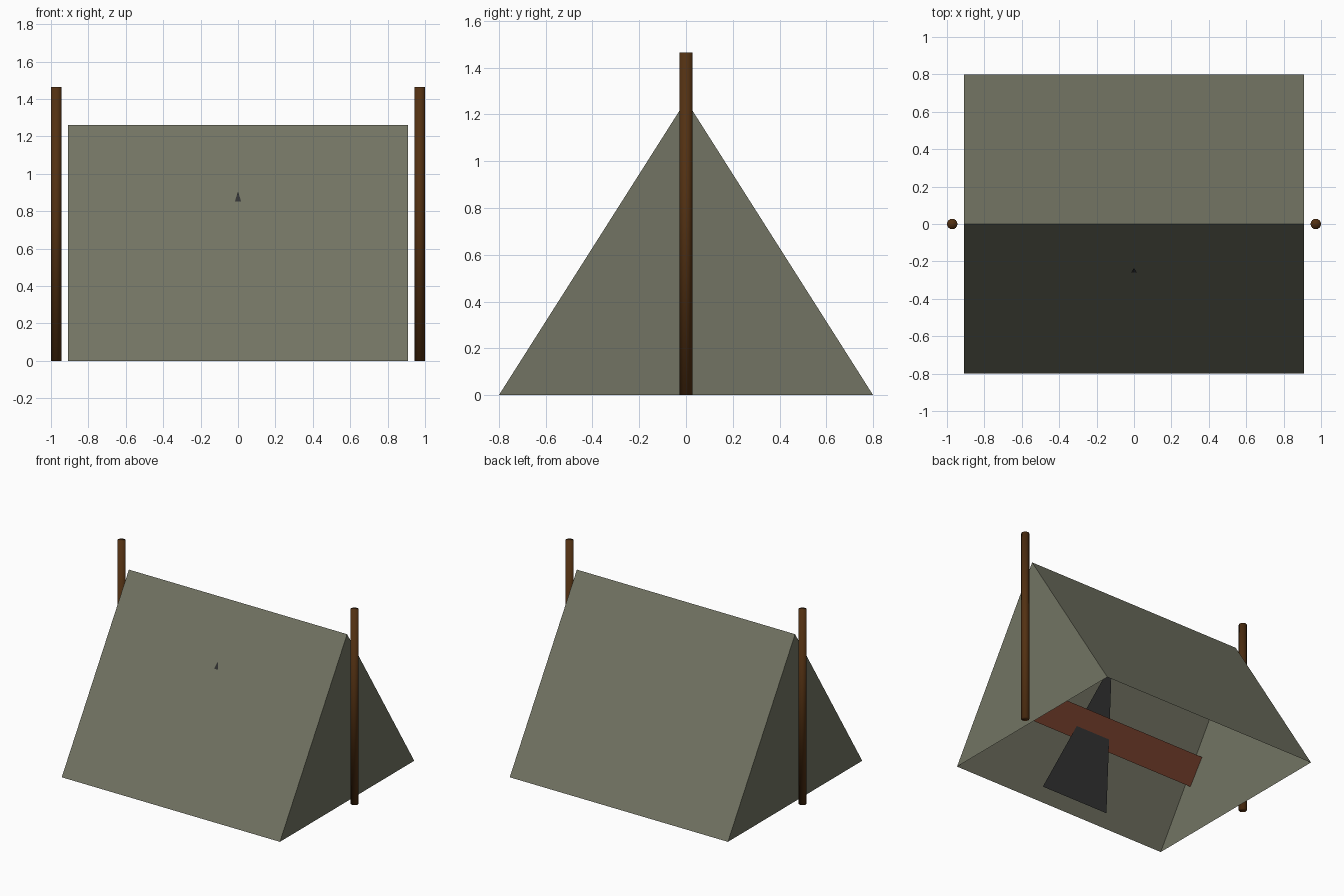
import bpy
import bmesh

if "Cube" in bpy.data.objects:
    bpy.data.objects.remove(bpy.data.objects["Cube"])


def material(name, rgb):
    m = bpy.data.materials.new(name)
    m.diffuse_color = (*rgb, 1)
    m.use_nodes = True
    m.node_tree.nodes["Principled BSDF"].inputs["Base Color"].default_value = m.diffuse_color
    return m


CANVAS = material("olive canvas", (0.17, 0.175, 0.125))
WOOD = material("dark brown wood", (0.085, 0.030, 0.006))
RED = material("rust red", (0.19, 0.053, 0.027))
DARK = material("charcoal", (0.034, 0.034, 0.034))


def sheet(name, verts, faces, mat):
    me = bpy.data.meshes.new(name)
    me.from_pydata(verts, [], faces)
    me.materials.append(mat)
    ob = bpy.data.objects.new(name, me)
    bpy.context.collection.objects.link(ob)
    return ob


# Tent canvas: two slopes and two gables, open underneath
L, W, H = 0.91, 0.80, 1.26
sheet("tent_canvas",
      [(-L, -W, 0), (L, -W, 0), (L, W, 0), (-L, W, 0), (-L, 0, H), (L, 0, H)],
      [(0, 1, 5, 4), (2, 3, 4, 5), (1, 2, 5), (3, 0, 4)], CANVAS)

# Red band leaning along the inside of the front slope
sheet("red_band",
      [(-L, -0.485, 0.377), (L, -0.485, 0.377), (L, -0.36, 0.555), (-L, -0.36, 0.555)],
      [(0, 1, 2, 3)], RED)

# Triangular door flap inside, its tip just through the canvas
sheet("door_flap",
      [(-0.284, -0.632, 0), (0.284, -0.632, 0), (0, -0.236, 0.905)],
      [(0, 1, 2)], DARK)

# Upright pole at each end, with rounded shading
for side, x in (("left", -0.972), ("right", 0.972)):
    bpy.ops.mesh.primitive_cylinder_add(vertices=16, radius=0.028, depth=1.465,
                                        location=(x, 0, 0.7325))
    pole = bpy.context.object
    pole.name = side + "_pole"
    pole.data.materials.append(WOOD)
    bpy.ops.object.shade_smooth()
